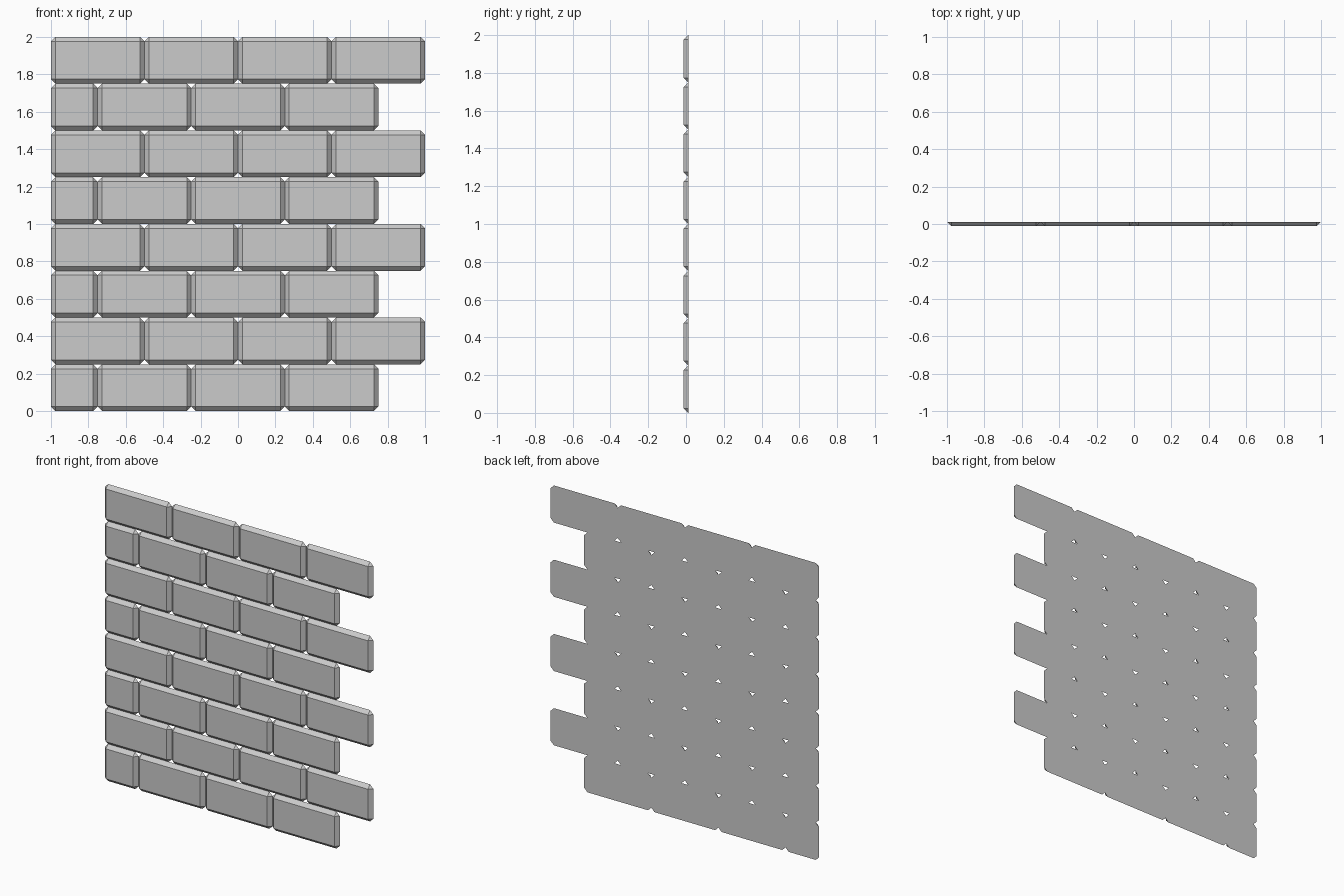
import bpy
import bmesh

if "Cube" in bpy.data.objects:
    bpy.data.objects.remove(bpy.data.objects["Cube"])

LENGTH, HEIGHT, BEVEL = 0.5, 0.25, 0.024
FRONT, BACK = -BEVEL / 2, BEVEL / 2


def add_brick(bm, x0, x1, z0, z1):
    """Half of a bevelled block: inset front face, back outline with cut corners."""
    front, back = [], []
    corners = [(x0, z0, 1, 1), (x1, z0, -1, 1), (x1, z1, -1, -1), (x0, z1, 1, -1)]
    for i, (x, z, sx, sz) in enumerate(corners):
        front.append(bm.verts.new((x + sx * BEVEL, FRONT, z + sz * BEVEL)))
        pair = [(x, BACK, z + sz * BEVEL), (x + sx * BEVEL, BACK, z)]
        if i % 2:
            pair.reverse()
        back += [bm.verts.new(p) for p in pair]
    bm.faces.new(front)
    bm.faces.new(back[::-1])
    for i in range(4):
        j = (i + 1) % 4
        # corner triangle, then sloped side
        bm.faces.new((front[i], back[2 * i], back[2 * i + 1]))
        bm.faces.new((front[i], back[2 * i + 1], back[2 * j], front[j]))


# Eight courses in running bond; every other course starts with a half brick
for row in range(8):
    bm = bmesh.new()
    if row % 2 == 0:
        edges = [-1.0] + [-0.75 + LENGTH * k for k in range(4)]
    else:
        edges = [-1.0 + LENGTH * k for k in range(5)]
    for left, right in zip(edges, edges[1:]):
        add_brick(bm, left, right, row * HEIGHT, (row + 1) * HEIGHT)
    bmesh.ops.recalc_face_normals(bm, faces=bm.faces)
    mesh = bpy.data.meshes.new(f"brick_course_{row + 1}")
    bm.to_mesh(mesh)
    bm.free()
    bpy.context.collection.objects.link(bpy.data.objects.new(mesh.name, mesh))
